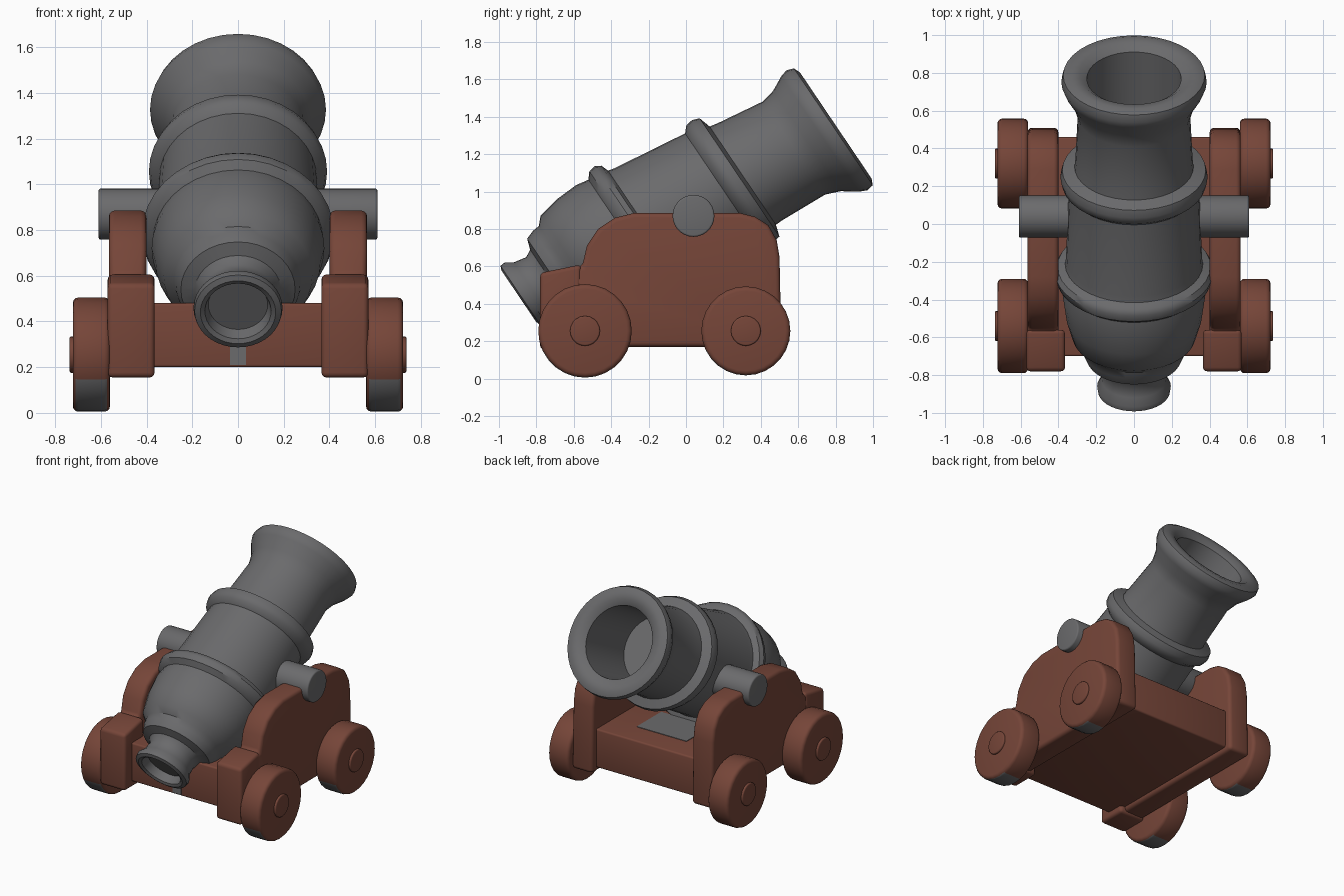
import bpy, bmesh, math
from mathutils import Vector

if "Cube" in bpy.data.objects:
    bpy.data.objects.remove(bpy.data.objects["Cube"])


def material(name, rgb):
    m = bpy.data.materials.new(name)
    m.diffuse_color = (*rgb, 1)
    m.use_nodes = True
    m.node_tree.nodes["Principled BSDF"].inputs["Base Color"].default_value = m.diffuse_color
    return m


IRON = material("iron grey", (0.145, 0.145, 0.15))
WOOD = material("red brown wood", (0.18, 0.06, 0.04))


def finish(bm, name, mats, bevel=0.0, angle=40, rule=None):
    """Bevel the sharp edges, then turn the bmesh into a smooth shaded object."""
    bmesh.ops.recalc_face_normals(bm, faces=bm.faces)
    if bevel:
        sharp = [e for e in bm.edges if len(e.link_faces) == 2
                 and e.calc_face_angle() > math.radians(35)]
        bmesh.ops.bevel(bm, geom=sharp, offset=bevel, segments=3,
                        profile=0.5, affect='EDGES', clamp_overlap=True)
    bm.normal_update()
    for f in bm.faces:
        f.smooth = True
        if rule and rule(f):
            f.material_index = 1
    me = bpy.data.meshes.new(name)
    bm.to_mesh(me)
    bm.free()
    for m in mats:
        me.materials.append(m)
    me.set_sharp_from_angle(angle=math.radians(angle))
    ob = bpy.data.objects.new(name, me)
    bpy.context.collection.objects.link(ob)
    return ob


def extrude_x(name, outline, x0, x1, mats, bevel=0.0, rule=None):
    """Prism from a (y, z) outline between two x positions."""
    bm = bmesh.new()
    face = bm.faces.new([bm.verts.new((x0, y, z)) for y, z in outline])
    ext = bmesh.ops.extrude_face_region(bm, geom=[face])
    moved = [g for g in ext["geom"] if isinstance(g, bmesh.types.BMVert)]
    bmesh.ops.translate(bm, verts=moved, vec=(x1 - x0, 0, 0))
    return finish(bm, name, mats, bevel, rule=rule)


def circle(y, z, r, n=28):
    return [(y + r * math.cos(2 * math.pi * i / n),
             z + r * math.sin(2 * math.pi * i / n)) for i in range(n)]


def rect(y0, y1, z0, z1):
    return [(y0, z0), (y1, z0), (y1, z1), (y0, z1)]


# Barrel: lathe profile (distance along axis, radius), rings leaning slightly
def barrel(profile, sides=36, lean=0.1):
    start = Vector((0, -0.885, 0.445))
    axis = Vector((0, 0.88, 0.474)).normalized()
    up = Vector((0, -axis.z, axis.y))
    bm = bmesh.new()
    rings = []
    for s, r in profile:
        if r == 0:
            rings.append([bm.verts.new(start + axis * s)])
            continue
        ring = []
        for i in range(sides):
            t = 2 * math.pi * i / sides
            v = r * math.sin(t)
            ring.append(bm.verts.new(start + axis * (s - lean * v) + up * v
                                     + Vector((r * math.cos(t), 0, 0))))
        rings.append(ring)
    for a, b in zip(rings, rings[1:]):
        for i in range(sides):
            j = (i + 1) % sides
            if len(a) == 1:
                bm.faces.new((a[0], b[i], b[j]))
            elif len(b) == 1:
                bm.faces.new((a[i], a[j], b[0]))
            else:
                bm.faces.new((a[i], a[j], b[j], b[i]))
    return finish(bm, "barrel", [IRON])


barrel([
    (0.06, 0), (0.06, 0.13), (0.0, 0.145), (-0.01, 0.165), (0.0, 0.19),     # breech cup
    (0.03, 0.195), (0.07, 0.172), (0.14, 0.165), (0.18, 0.19), (0.20, 0.25),
    (0.25, 0.272), (0.29, 0.28), (0.33, 0.325), (0.45, 0.36), (0.58, 0.378),
    (0.65, 0.372), (0.68, 0.41), (0.72, 0.42), (0.75, 0.405), (0.765, 0.365),  # rear band
    (0.80, 0.36), (1.22, 0.345), (1.25, 0.38), (1.29, 0.39), (1.33, 0.38),  # middle band
    (1.35, 0.315), (1.40, 0.31), (1.66, 0.298), (1.74, 0.322), (1.82, 0.37),
    (1.86, 0.385), (1.90, 0.375), (1.915, 0.34), (1.91, 0.29), (1.88, 0.25),  # muzzle
    (1.40, 0.24), (1.40, 0)])

# Trunnion bar through the barrel
extrude_x("trunnions", circle(0.04, 0.87, 0.112), -0.61, 0.61, [IRON], 0.01)

# Bed between the cheeks, with its grey marks
extrude_x("carriage_bed", rect(-0.70, 0.46, 0.20, 0.48), -0.42, 0.42, [WOOD], 0.012)
extrude_x("bed_top_mark", rect(0.0, 0.28, 0.478, 0.484), -0.2, 0.2, [IRON])
extrude_x("bed_front_mark", rect(-0.704, -0.698, 0.21, 0.30), -0.035, 0.035, [IRON])

CHEEK = [(-0.76, 0.17), (0.51, 0.17), (0.50, 0.65), (0.485, 0.74), (0.44, 0.82),
         (0.37, 0.865), (0.29, 0.885), (-0.28, 0.885), (-0.38, 0.86), (-0.47, 0.80),
         (-0.53, 0.71), (-0.555, 0.60), (-0.76, 0.56)]
REAR_BLOCK = [(-0.78, 0.155), (-0.57, 0.155), (-0.56, 0.61), (-0.78, 0.565)]


def worn(f):
    """Grey patch on the underside of each wheel tread."""
    n = f.normal
    return abs(n.x) < 0.8 and n.dot(Vector((0, -0.4, -0.92))) > 0.78


# Mirrored parts: cheeks, rear blocks, wheels, hubs
for side, sx in (("right", 1), ("left", -1)):
    extrude_x(side + "_cheek", CHEEK, 0.40 * sx, 0.565 * sx, [WOOD], 0.025)
    extrude_x(side + "_rear_block", REAR_BLOCK, 0.365 * sx, 0.57 * sx, [WOOD], 0.022)
    for end, y, r in (("rear", -0.54, 0.243), ("front", 0.32, 0.238)):
        z = 0.255
        extrude_x(f"{side}_{end}_wheel", circle(y, z, r if end == "front" else 0.25),
                  0.56 * sx, 0.723 * sx, [WOOD, IRON], 0.025, worn)
        extrude_x(f"{side}_{end}_hub", circle(y, z, 0.08, 20),
                  0.70 * sx, 0.737 * sx, [WOOD], 0.008)
